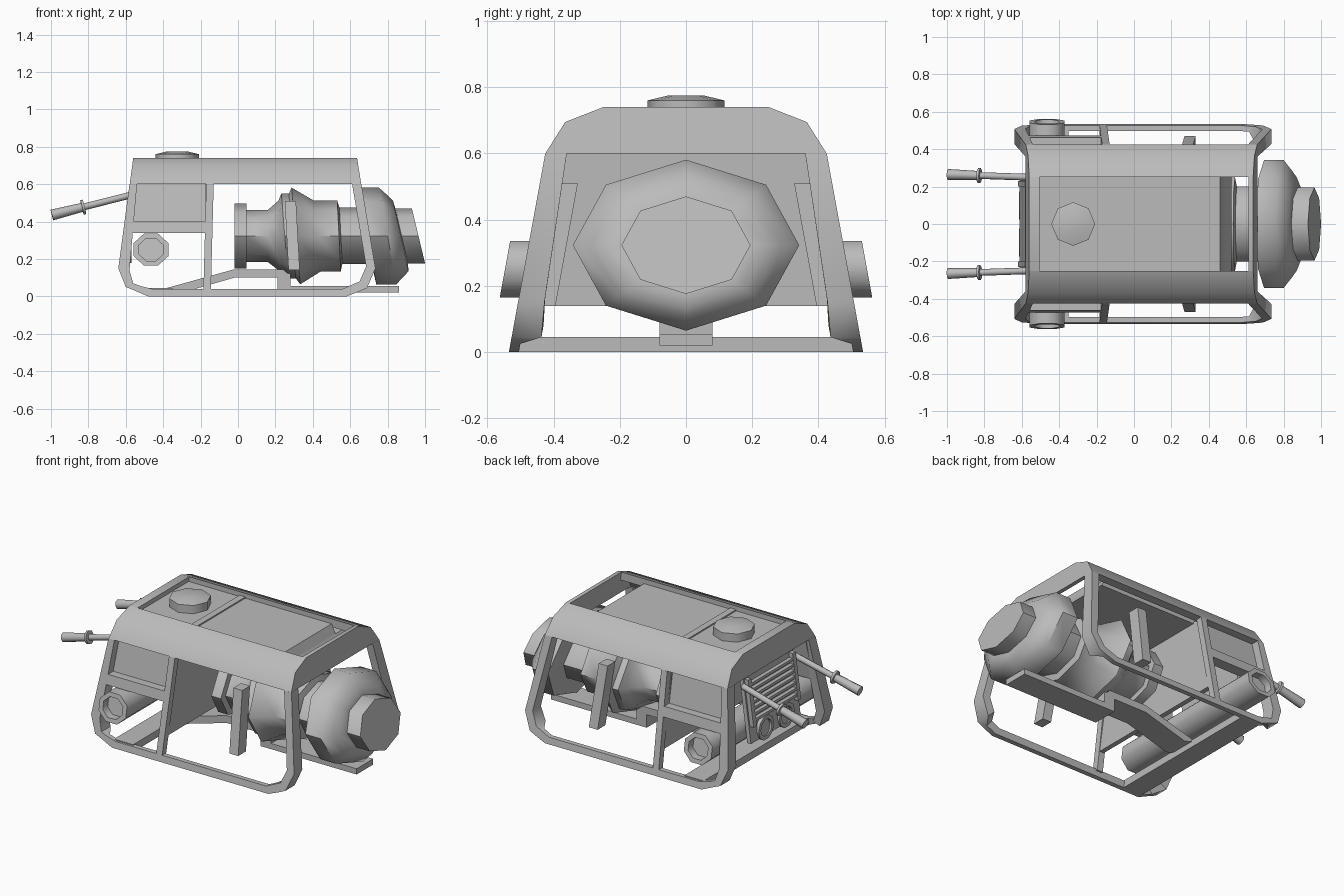
import bpy, bmesh, math
from mathutils import Vector

if "Cube" in bpy.data.objects:
    bpy.data.objects.remove(bpy.data.objects["Cube"])

grey = bpy.data.materials.new("plain grey")
grey.use_nodes = True
grey.diffuse_color = (0.5, 0.5, 0.5, 1)
grey.node_tree.nodes["Principled BSDF"].inputs["Base Color"].default_value = (0.5, 0.5, 0.5, 1)
parts = []


def loft(name, rings):
    """Skin a list of equal-sized point rings and cap both ends."""
    bm = bmesh.new()
    rows = [[bm.verts.new(p) for p in ring] for ring in rings]
    n = len(rows[0])
    bm.faces.new(rows[0])
    bm.faces.new(rows[-1])
    for a, b in zip(rows, rows[1:]):
        for i in range(n):
            j = (i + 1) % n
            bm.faces.new((a[i], a[j], b[j], b[i]))
    bmesh.ops.recalc_face_normals(bm, faces=bm.faces)
    mesh = bpy.data.meshes.new(name)
    bm.to_mesh(mesh)
    bm.free()
    mesh.materials.append(grey)
    ob = bpy.data.objects.new(name, mesh)
    bpy.context.scene.collection.objects.link(ob)
    parts.append(ob)


def block(name, x, y, z):
    loft(name, [[(a, y[0], z[0]), (a, y[1], z[0]), (a, y[1], z[1]), (a, y[0], z[1])] for a in x])


def tube(name, start, end, stations, n=8):
    """Round section along a line; stations are (fraction, radius)."""
    a, b = Vector(start), Vector(end)
    q = (b - a).to_track_quat('Z', 'Y')
    rings = []
    for t, r in stations:
        rings.append([a.lerp(b, t) + q @ Vector((r * math.cos(k * math.tau / n), r * math.sin(k * math.tau / n), 0))
                      for k in range(n)])
    loft(name, rings)


def wall(z):
    return 0.535 - 0.183 * z          # leaning side of the cage


def back(z):
    return -0.66 + 0.135 * z          # leaning rear end


def front(z):
    return 0.755 - 0.16 * z           # leaning front end


def side_bar(name, s, outer, inner, depths, inset=0):
    """Bar lying on the leaning side, between two outlines in x and z."""
    rings = []
    for (x, z), (u, w), d in zip(outer, inner, depths):
        rings.append([(x, s * (wall(z) - inset), z), (u, s * (wall(w) - inset), w),
                      (u, s * (wall(w) - inset - d), w), (x, s * (wall(z) - inset - d), z)])
    loft(name, rings)


# Cage sides, built for left and right
for s, side in ((1, "back"), (-1, "front")):
    side_bar("side_frame_" + side, s,
             [(-0.58, 0.6), (-0.64, 0.15), (-0.6, 0.05), (-0.55, 0.03), (-0.48, 0),
              (0.58, 0), (0.645, 0.025), (0.69, 0.045), (0.735, 0.15), (0.66, 0.6)],
             [(-0.54, 0.6), (-0.58, 0.14), (-0.56, 0.07), (-0.52, 0.055), (-0.46, 0.04),
              (0.56, 0.04), (0.615, 0.065), (0.65, 0.08), (0.685, 0.16), (0.61, 0.6)],
             [0.065, 0.08, 0.09, 0.03, 0.03, 0.03, 0.03, 0.09, 0.08, 0.065])
    side_bar("side_post_" + side, s, [(-0.17, 0.6), (-0.185, 0.03)], [(-0.13, 0.6), (-0.145, 0.03)], [0.04, 0.04])
    side_bar("side_rail_" + side, s, [(-0.57, 0.4), (-0.15, 0.4)], [(-0.57, 0.34), (-0.15, 0.34)], [0.06, 0.06])
    side_bar("side_panel_" + side, s, [(-0.56, 0.61), (-0.15, 0.61)], [(-0.58, 0.34), (-0.15, 0.34)], [0.02, 0.02], 0.05)
    # Upright plate beside the drive unit
    side_bar("mount_plate_" + side, s, [(0.25, 0.51), (0.27, 0.14)], [(0.31, 0.51), (0.33, 0.14)], [0.075, 0.075], 0.04)
    # Roof shoulder
    outline = [(0.425, 0.6), (0.365, 0.695), (0.25, 0.74), (0.25, 0.69), (0.34, 0.655), (0.37, 0.6)]
    loft("roof_shoulder_" + side, [[(end(z), s * y, z) for y, z in outline] for end in (back, front)])
    # Handle with collar and grip
    tube("handle_" + side, (-0.56, s * 0.25, 0.545), (-0.995, s * 0.265, 0.435),
         [(0, 0.018), (0.6, 0.018), (0.6, 0.04), (0.63, 0.04), (0.63, 0.024), (1, 0.029)])
    # Rear lamp ring
    tube("rear_lamp_" + side, (-0.57, s * 0.1, 0.25), (-0.615, s * 0.1, 0.25),
         [(0, 0.075), (1, 0.075), (1, 0.052), (0.4, 0.052)], 10)

# End beams closing the roof
half = [(0.425, 0.6), (0.365, 0.695), (0.25, 0.74)]
arch = half + [(-y, z) for y, z in reversed(half)]
for name, end, d in (("roof_front_beam", front, -0.025), ("roof_rear_beam", back, 0.055)):
    loft(name, [[(end(z) + k, y, z) for y, z in arch] for k in (0, d)])

# Cross wall behind the side posts
loft("cross_wall", [[(x, s * (wall(z) - 0.04), z) for s, z in ((-1, 0.14), (1, 0.14), (1, 0.61), (-1, 0.61))]
                    for x in (-0.175, -0.145)])

# Tank with sloping front, seam and cap
loft("tank", [[(x, -y, z), (x, y, z), (-0.54, y, z), (-0.54, -y, z)]
              for x, y, z in ((0.52, 0.34, 0.6), (0.485, 0.34, 0.655), (0.485, 0.25, 0.655), (0.46, 0.25, 0.71))])
block("panel_seam", (-0.165, -0.125), (-0.25, 0.25), (0.7, 0.718))
tube("tank_cap", (-0.325, 0, 0.7), (-0.325, 0, 0.775),
     [(0, 0.117), (0.8, 0.117), (1, 0.055)])

# Rear grille panel and its louvres
loft("rear_panel", [[(back(z) + k, s * 0.24, z) for s, z in ((-1, 0.2), (1, 0.2), (1, 0.61), (-1, 0.61))]
                    for k in (0.025, 0.05)])
for i in range(7):
    z = 0.325 + i * 0.035
    loft("louvre", [[(back(z) + k, y, z + h) for k, h in ((0.03, 0), (0.004, 0), (0.004, 0.016), (0.03, 0.016))]
                    for y in (-0.2, 0.2)])
for y in (-0.215, 0.215):
    loft("louvre_edge", [[(back(z) + k, y + w, z) for k, w in ((0, -0.015), (0, 0.015), (0.03, 0.015), (0.03, -0.015))]
                         for z in (0.3, 0.58)])

# Cross cylinder with leaning, hollow ends
rings = []
for y, r in ((-0.5, 0.07), (-0.547, 0.07), (-0.547, 0.1), (0.547, 0.1), (0.547, 0.07), (0.5, 0.07)):
    ring = []
    for k in range(8):
        a = (k + 0.5) * math.tau / 8
        z = 0.25 + 0.92 * r * math.sin(a)
        ring.append((-0.465 + r * math.cos(a), y - math.copysign(0.183, y) * (z - 0.25), z))
    rings.append(ring)
loft("cross_cylinder", rings)

# Floor bar and raised keel
block("floor_bar_rear", (-0.48, -0.35), (-0.515, 0.515), (0, 0.045))
keel = [((-0.38, 0.045), (-0.3, 0.02)), ((-0.02, 0.145), (-0.02, 0.1)), ((0.28, 0.145), (0.21, 0.1)),
        ((0.28, 0.055), (0.21, 0.02)), ((0.86, 0.055), (0.86, 0.02))]
loft("keel", [[(x, -0.08, z), (x, 0.08, z), (u, 0.08, w), (u, -0.08, w)] for (x, z), (u, w) in keel])

# Drive unit: stepped octagonal body whose front rings lean back; (x, radius, lean)
steps = [(-0.02, 0.23, 0), (0.045, 0.23, 0), (0.045, 0.185, 0), (0.16, 0.185, 0), (0.22, 0.25, 0.02),
         (0.25, 0.3, 0.08), (0.29, 0.3, 0.08), (0.31, 0.342, 0.09), (0.425, 0.25, 0.1), (0.54, 0.25, 0.05),
         (0.55, 0.2, 0.05), (0.69, 0.2, 0.17), (0.695, 0.342, 0.17), (0.8, 0.342, 0.18),
         (0.845, 0.285, 0.2), (0.87, 0.25, 0.22), (0.875, 0.195, 0.23), (0.965, 0.195, 0.24)]
rings = []
for x, r, lean in steps:
    ring = []
    for k in range(8):
        a = k * math.tau / 8
        dz = 0.755 * r * math.sin(a)
        ring.append((x - lean * dz, r * math.cos(a), 0.323 + dz))
    rings.append(ring)
loft("drive_unit", rings)

# Soft shading across shallow edges, crisp elsewhere
bpy.ops.object.select_all(action='DESELECT')
for ob in parts:
    ob.select_set(True)
bpy.context.view_layer.objects.active = parts[0]
bpy.ops.object.shade_smooth_by_angle(angle=math.radians(50))
